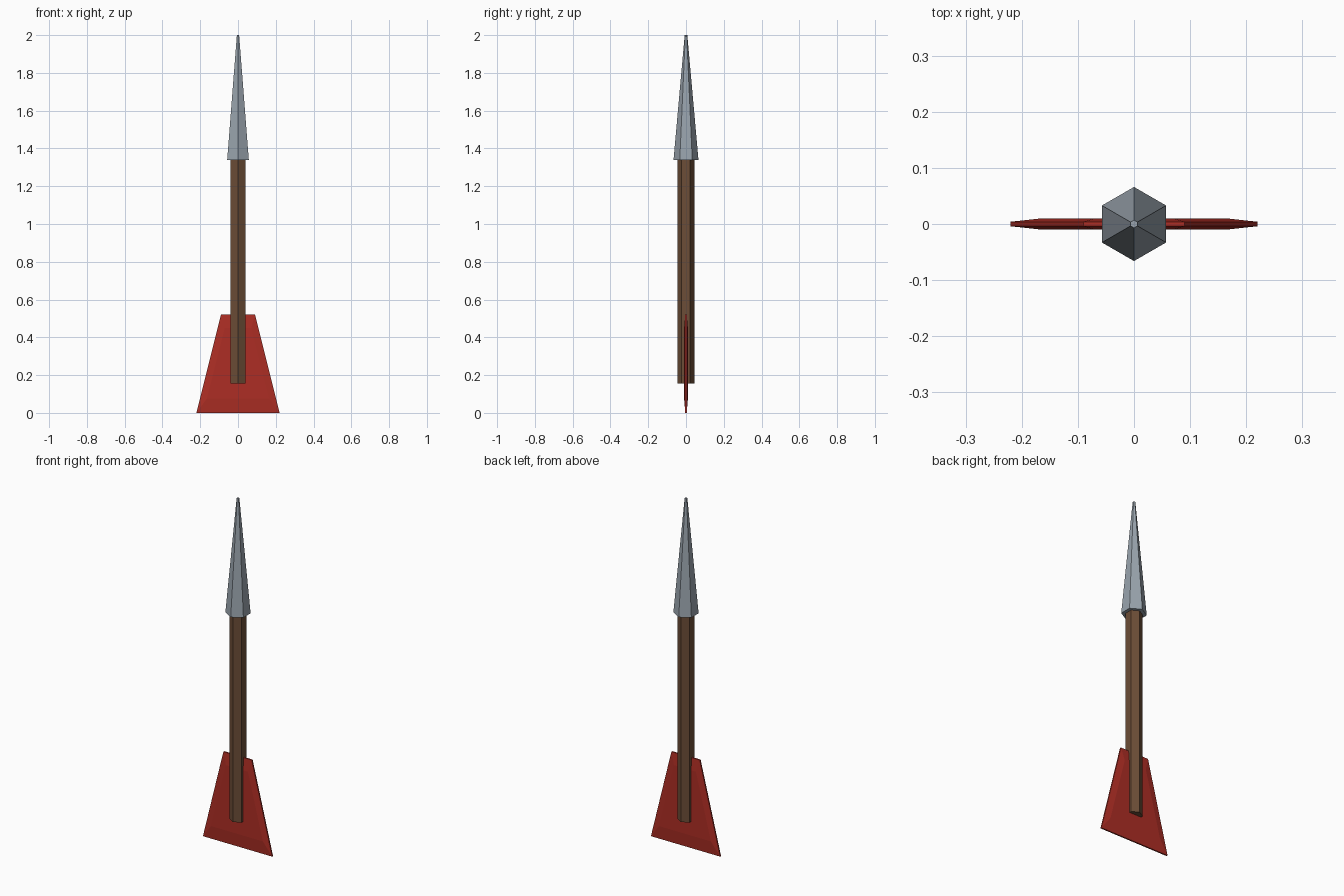
import bpy
import bmesh
import math
from mathutils import Matrix

cube = bpy.data.objects.get("Cube")
if cube:
    bpy.data.objects.remove(cube, do_unlink=True)


def material(name, rgb):
    mat = bpy.data.materials.new(name)
    mat.use_nodes = True
    mat.diffuse_color = (*rgb, 1)
    bsdf = mat.node_tree.nodes["Principled BSDF"]
    bsdf.inputs["Base Color"].default_value = (*rgb, 1)
    bsdf.inputs["Roughness"].default_value = 0.8
    return mat


def add_object(name, bm, mat):
    bmesh.ops.recalc_face_normals(bm, faces=bm.faces)
    mesh = bpy.data.meshes.new(name)
    bm.to_mesh(mesh)
    bm.free()
    mesh.materials.append(mat)
    obj = bpy.data.objects.new(name, mesh)
    bpy.context.collection.objects.link(obj)
    return obj


def hex_column(name, z0, z1, r0, r1, mat):
    """Six-sided column or taper with corners facing front and back."""
    bm = bmesh.new()
    place = Matrix.Translation((0, 0, (z0 + z1) / 2)) @ Matrix.Rotation(math.pi / 6, 4, "Z")
    bmesh.ops.create_cone(bm, cap_ends=True, segments=6, radius1=r0, radius2=r1,
                          depth=z1 - z0, matrix=place)
    # Turn so that a corner lies on the y axis
    if min(abs(v.co.x) for v in bm.verts) > 0.001:
        bmesh.ops.rotate(bm, verts=bm.verts, matrix=Matrix.Rotation(math.pi / 6, 3, "Z"))
    return add_object(name, bm, mat)


def trapezoid(bm, y, z0, z1, w0, w1):
    return [bm.verts.new((x, y, z)) for x, z in
            ((-w0, z0), (w0, z0), (w1, z1), (-w1, z1))]


def fletching(name, mat):
    """Tapered vane, thick in the middle and chamfered to a thin rim."""
    bm = bmesh.new()
    rings = [trapezoid(bm, -0.01, 0.075, 0.45, 0.165, 0.07),
             trapezoid(bm, -0.004, 0, 0.52, 0.22, 0.09),
             trapezoid(bm, 0.004, 0, 0.52, 0.22, 0.09),
             trapezoid(bm, 0.01, 0.075, 0.45, 0.165, 0.07)]
    for a, b in zip(rings, rings[1:]):
        for i in range(4):
            j = (i + 1) % 4
            bm.faces.new((a[i], a[j], b[j], b[i]))
    bm.faces.new(rings[0])
    bm.faces.new(rings[-1])
    return add_object(name, bm, mat)


steel = material("steel grey", (0.32, 0.37, 0.42))
wood = material("dark wood", (0.15, 0.075, 0.038))
red = material("feather red", (0.42, 0.027, 0.018))

hex_column("arrow_head", 1.34, 2.0, 0.066, 0.007, steel)
hex_column("shaft", 0.155, 1.34, 0.045, 0.045, wood)
fletching("fletching", red)
